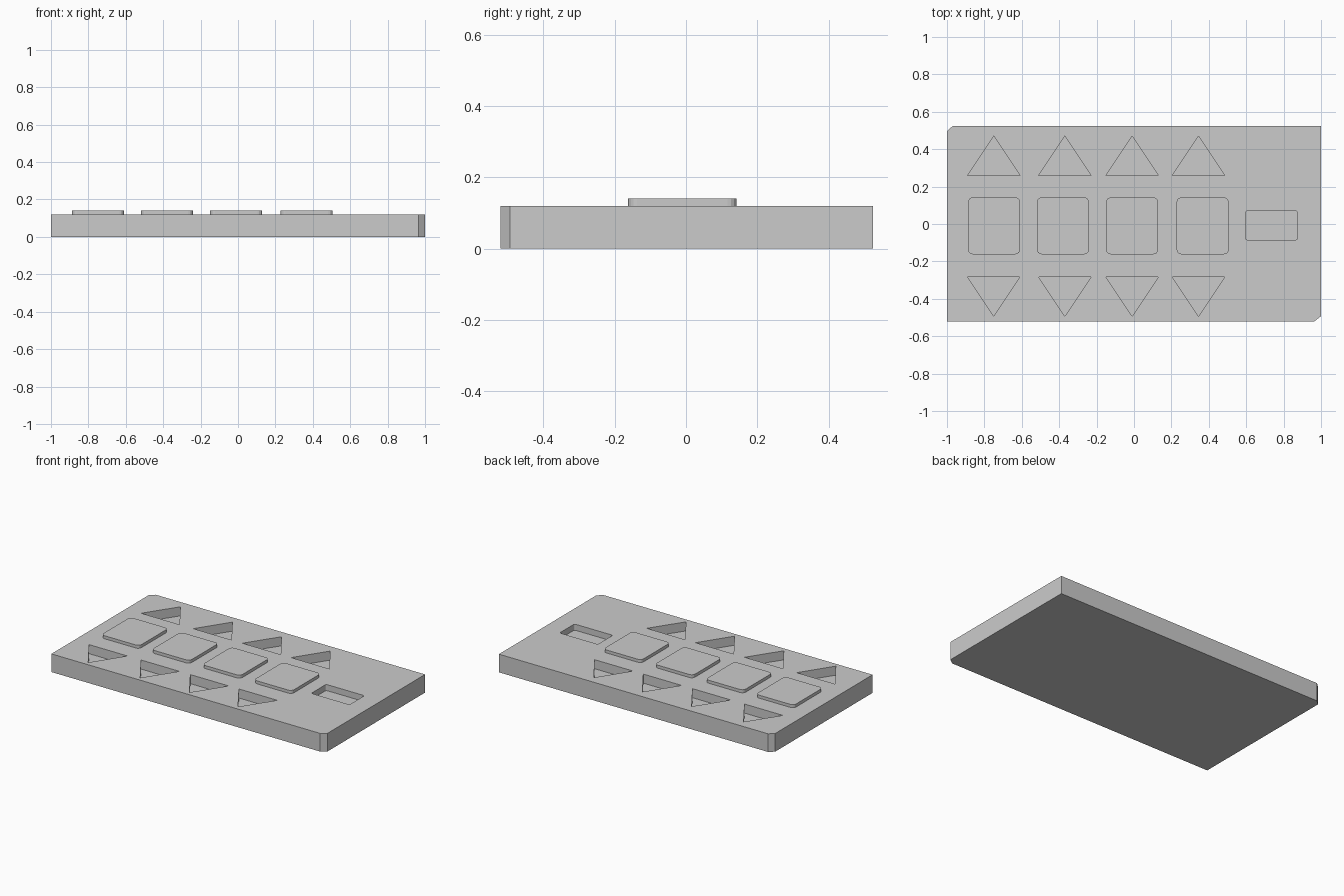
import bpy, bmesh, math

if "Cube" in bpy.data.objects:
    bpy.data.objects.remove(bpy.data.objects["Cube"])

TOP = 0.12


def prism(name, outlines, z0, z1):
    """Extrude closed counter-clockwise outlines from z0 to z1 as one object."""
    bm = bmesh.new()
    for pts in outlines:
        lo = [bm.verts.new((x, y, z0)) for x, y in pts]
        hi = [bm.verts.new((x, y, z1)) for x, y in pts]
        bm.faces.new(lo[::-1])
        bm.faces.new(hi)
        n = len(pts)
        for i in range(n):
            j = (i + 1) % n
            bm.faces.new((lo[i], lo[j], hi[j], hi[i]))
    mesh = bpy.data.meshes.new(name)
    bm.to_mesh(mesh)
    bm.free()
    obj = bpy.data.objects.new(name, mesh)
    bpy.context.collection.objects.link(obj)
    return obj


def rounded_rect(x0, x1, y0, y1, r, seg=4):
    pts = []
    corners = ((x1 - r, y1 - r), (x0 + r, y1 - r), (x0 + r, y0 + r), (x1 - r, y0 + r))
    for k, (cx, cy) in enumerate(corners):
        for i in range(seg + 1):
            a = math.pi / 2 * (k + i / seg)
            pts.append((cx + r * math.cos(a), cy + r * math.sin(a)))
    return pts


def carve(target, cutter):
    mod = target.modifiers.new("carve", 'BOOLEAN')
    mod.operation = 'DIFFERENCE'
    mod.solver = 'EXACT'
    mod.object = cutter
    bpy.context.view_layer.objects.active = target
    bpy.ops.object.modifier_apply(modifier=mod.name)
    bpy.data.objects.remove(cutter)


# Base plate with two opposite clipped corners
plate = prism("base_plate", [[(-1, -0.52), (0.965, -0.52), (1, -0.493), (1, 0.525),
                              (-0.968, 0.525), (-1, 0.497)]], 0, TOP)

# Triangular pockets in two facing rows
triangles = []
for cx in (-0.75, -0.37, -0.01, 0.345):
    triangles.append([(cx - 0.14, 0.26), (cx + 0.14, 0.26), (cx, 0.47)])
    triangles.append([(cx - 0.14, -0.283), (cx, -0.493), (cx + 0.14, -0.283)])
carve(plate, prism("triangle_cutter", triangles, TOP - 0.06, TOP + 0.1))

# Shallow rectangular slot
slot = rounded_rect(0.595, 0.875, -0.085, 0.07, 0.012)
carve(plate, prism("slot_cutter", [slot], TOP - 0.04, TOP + 0.1))

# Row of raised rounded pads
for i, cx in enumerate((-0.748, -0.38, -0.01, 0.367)):
    prism(f"raised_pad_{i + 1}",
          [rounded_rect(cx - 0.139, cx + 0.139, -0.162, 0.142, 0.025)],
          TOP - 0.005, TOP + 0.02)
